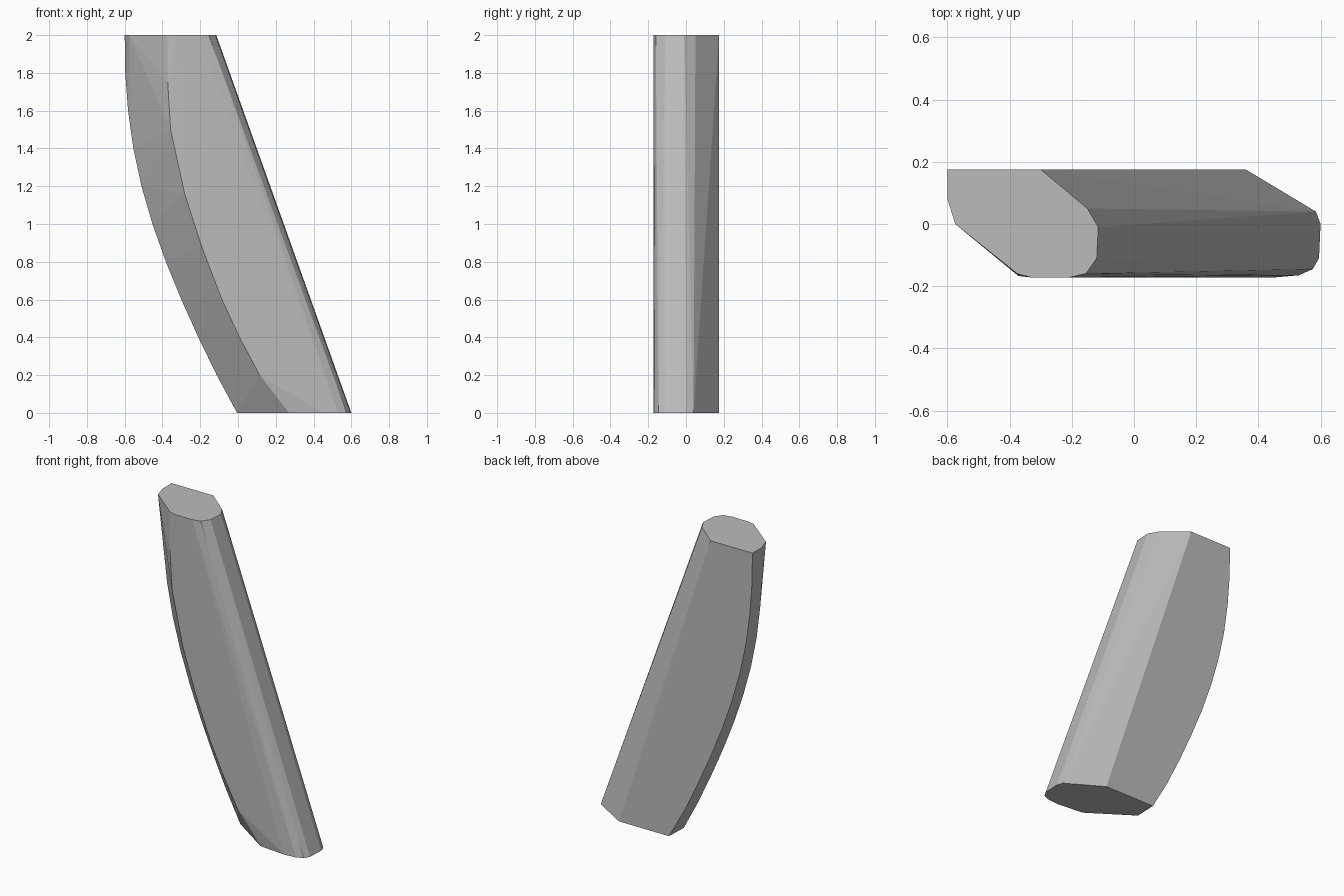
import bpy, bmesh

if "Cube" in bpy.data.objects:
    bpy.data.objects.remove(bpy.data.objects["Cube"])

# Outline of the upper and lower end faces (x, y)
TOP = [(-0.60, 0.175), (-0.60, 0.08), (-0.575, 0.0), (-0.375, -0.16), (-0.33, -0.172),
       (-0.21, -0.172), (-0.155, -0.16), (-0.12, -0.11), (-0.115, -0.01),
       (-0.15, 0.05), (-0.30, 0.175)]
BOTTOM = [(0.0, 0.175), (-0.005, 0.03), (0.27, -0.155), (0.45, -0.172), (0.53, -0.165),
          (0.575, -0.145), (0.595, -0.11), (0.60, 0.0), (0.585, 0.04), (0.36, 0.175)]
# Curved left side (z, x) and the ridge where it meets the front (z, x)
LEFT = [(0.2, -0.113), (0.4, -0.210), (0.6, -0.300), (0.8, -0.382), (1.0, -0.453),
        (1.2, -0.511), (1.4, -0.554), (1.6, -0.582), (1.8, -0.597)]
RIDGE = [(0.2, 0.115), (0.4, 0.008), (0.6, -0.085), (0.88, -0.192), (1.16, -0.282),
         (1.5, -0.357), (1.75, -0.372)]

points = [(x, y, 2.0) for x, y in TOP] + [(x, y, 0.0) for x, y in BOTTOM]
for z, x in LEFT:
    points += [(x, 0.175, z), (x, 0.03 + 0.025 * z, z)]
points += [(x, -0.167, z) for z, x in RIDGE]

# The solid is the convex skin around its ends and curved edges
bm = bmesh.new()
for p in points:
    bm.verts.new(p)
result = bmesh.ops.convex_hull(bm, input=bm.verts[:])
loose = [v for v in bm.verts if not v.link_faces]
bmesh.ops.delete(bm, geom=loose, context='VERTS')
bmesh.ops.dissolve_limit(bm, angle_limit=0.01, verts=bm.verts[:], edges=bm.edges[:])
bmesh.ops.recalc_face_normals(bm, faces=bm.faces[:])

mesh = bpy.data.meshes.new("curved_post")
bm.to_mesh(mesh)
bm.free()
post = bpy.data.objects.new("curved_post", mesh)
bpy.context.collection.objects.link(post)

grey = bpy.data.materials.new("plain_grey")
grey.diffuse_color = (0.5, 0.5, 0.5, 1.0)
grey.use_nodes = True
grey.node_tree.nodes["Principled BSDF"].inputs["Base Color"].default_value = grey.diffuse_color
mesh.materials.append(grey)
